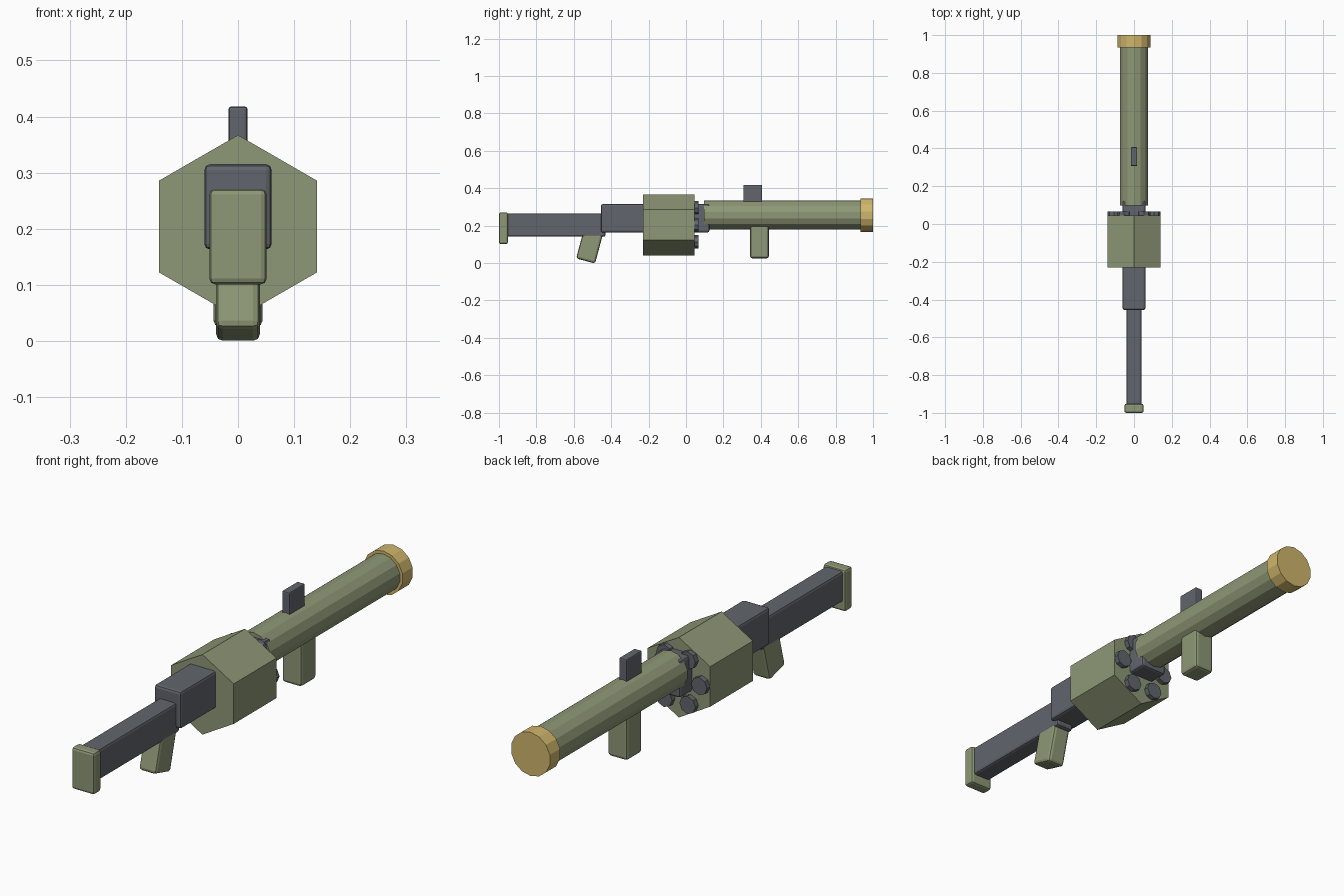
import bpy
from math import radians, sin, cos

if "Cube" in bpy.data.objects:
    bpy.data.objects.remove(bpy.data.objects["Cube"])


def material(name, color):
    m = bpy.data.materials.new(name)
    m.diffuse_color = (*color, 1)
    m.use_nodes = True
    m.node_tree.nodes["Principled BSDF"].inputs["Base Color"].default_value = m.diffuse_color
    return m


OLIVE = material("olive", (0.27, 0.31, 0.18))
DARK = material("dark_metal", (0.12, 0.13, 0.15))
GOLD = material("brass", (0.63, 0.47, 0.15))


def box(name, mat, size, loc, tilt=0, bevel=0.01):
    """Rounded box, optionally tilted about x."""
    bpy.ops.mesh.primitive_cube_add(size=1, location=loc)
    ob = bpy.context.object
    ob.name = name
    ob.scale = size
    bpy.ops.object.transform_apply(location=False, rotation=False, scale=True)
    ob.rotation_euler.x = radians(tilt)
    mod = ob.modifiers.new("Bevel", 'BEVEL')
    mod.width = bevel
    mod.segments = 2
    ob.data.materials.append(mat)
    return ob


def prism(name, mat, sides, r, y0, y1, x, z):
    """Flat-faced cylinder along y, one vertex pointing up."""
    bpy.ops.mesh.primitive_cylinder_add(
        vertices=sides, radius=r, depth=y1 - y0,
        location=(x, (y0 + y1) / 2, z), rotation=(radians(90), 0, 0))
    ob = bpy.context.object
    ob.name = name
    ob.data.materials.append(mat)
    return ob


# Shoulder stock and butt pad
box("stock", DARK, (0.08, 0.53, 0.125), (0, -0.695, 0.203))
box("butt_pad", OLIVE, (0.102, 0.048, 0.17), (0, -0.976, 0.186))

# Receiver running through the drum
box("receiver", DARK, (0.12, 0.58, 0.152), (0, -0.165, 0.239))

# Grips
box("rear_grip", OLIVE, (0.078, 0.105, 0.23), (0, -0.507, 0.122), tilt=-15, bevel=0.012)
box("front_grip", OLIVE, (0.088, 0.1, 0.19), (0, 0.393, 0.12), bevel=0.012)

# Hexagonal drum with six chamber plugs
DRUM_Z = 0.204
prism("drum", OLIVE, 6, 0.163, -0.229, 0.046, 0, DRUM_Z)
for i in range(6):
    a = radians(60 * i)
    prism(f"chamber_{i + 1}", DARK, 8, 0.036, 0.03, 0.066,
          0.105 * cos(a), DRUM_Z + 0.105 * sin(a))

# Barrel, muzzle ring and sight
prism("barrel", OLIVE, 14, 0.077, 0.097, 0.95, 0, 0.256)
prism("muzzle", GOLD, 14, 0.089, 0.934, 1.0, 0, 0.256)
box("sight", DARK, (0.034, 0.1, 0.1), (0, 0.357, 0.368), bevel=0.005)
